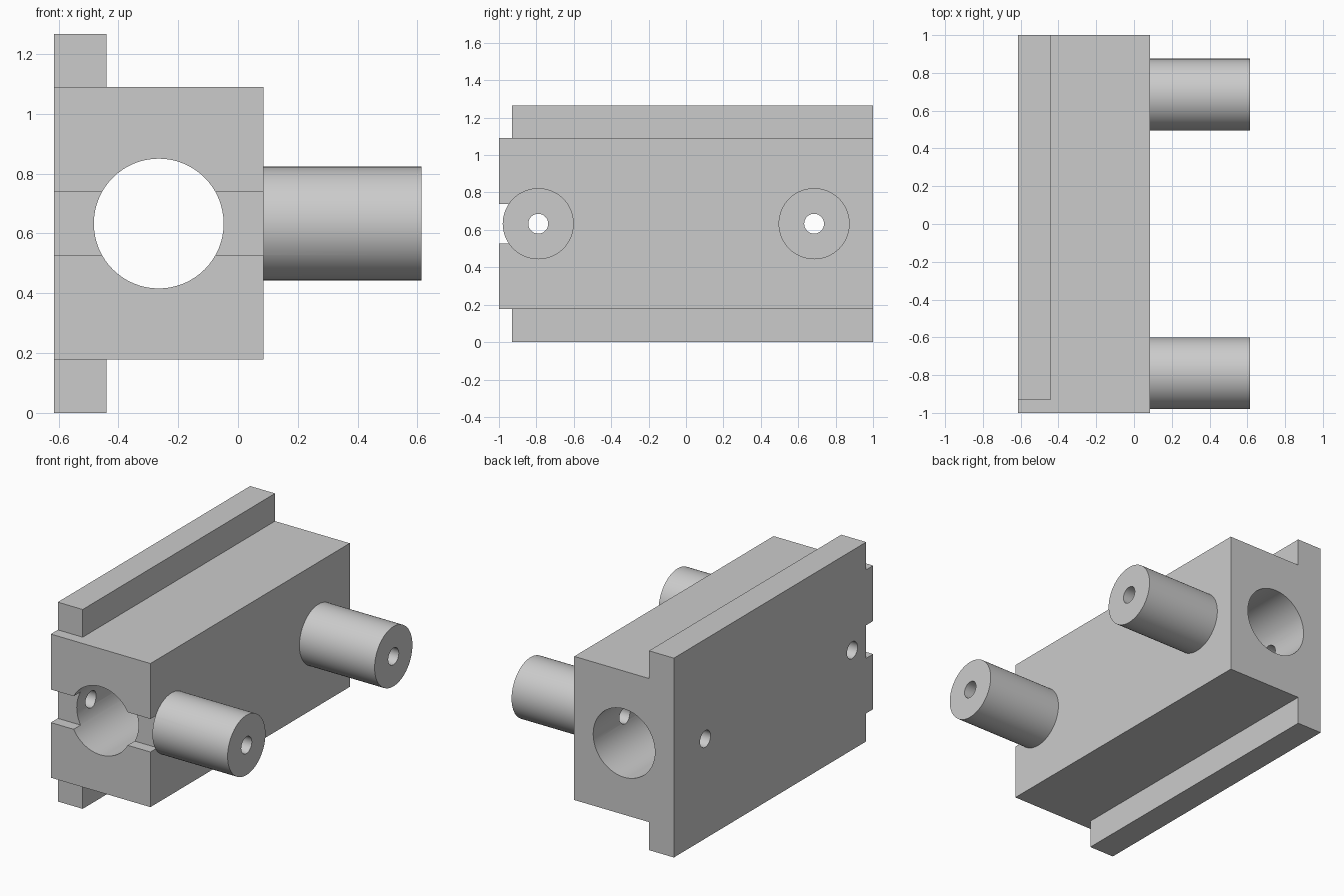
import bpy, bmesh, math

cube = bpy.data.objects.get("Cube")
if cube:
    bpy.data.objects.remove(cube, do_unlink=True)

# Main dimensions
LEFT, STEP, FACE, TIP = -0.615, -0.44, 0.085, 0.613
LOW, HIGH, TOP = 0.178, 1.09, 1.266
MID = TOP / 2
FRONT, RECESS, BACK = -1.0, -0.93, 1.0
POST_Y = (-0.79, 0.685)

grey = bpy.data.materials.new("plain grey")
grey.use_nodes = True
colour = (0.6, 0.6, 0.6, 1)
grey.diffuse_color = colour
grey.node_tree.nodes["Principled BSDF"].inputs["Base Color"].default_value = colour


def make_object(name, bm):
    bmesh.ops.recalc_face_normals(bm, faces=bm.faces)
    mesh = bpy.data.meshes.new(name)
    bm.to_mesh(mesh)
    bm.free()
    mesh.materials.append(grey)
    obj = bpy.data.objects.new(name, mesh)
    bpy.context.collection.objects.link(obj)
    return obj


def extrude_y(name, profile, y0, y1):
    bm = bmesh.new()
    face = bm.faces.new([bm.verts.new((x, y0, z)) for x, z in profile])
    new = bmesh.ops.extrude_face_region(bm, geom=[face])["geom"]
    verts = [v for v in new if isinstance(v, bmesh.types.BMVert)]
    bmesh.ops.translate(bm, verts=verts, vec=(0, y1 - y0, 0))
    return make_object(name, bm)


def box(name, x0, x1, y0, y1, z0, z1):
    return extrude_y(name, [(x0, z0), (x1, z0), (x1, z1), (x0, z1)], y0, y1)


def cylinder(name, axis, centre, radius, length):
    bm = bmesh.new()
    bmesh.ops.create_cone(bm, cap_ends=True, segments=64, radius1=radius,
                          radius2=radius, depth=length)
    obj = make_object(name, bm)
    obj.location = centre
    if axis == "x":
        obj.rotation_euler.y = math.pi / 2
    else:
        obj.rotation_euler.x = math.pi / 2
    return obj


def combine(target, helper, operation):
    helper.hide_render = True
    bpy.context.view_layer.objects.active = target
    mod = target.modifiers.new(helper.name, "BOOLEAN")
    mod.operation = operation
    mod.solver = "EXACT"
    mod.object = helper
    bpy.ops.object.modifier_apply(modifier=mod.name)
    bpy.data.objects.remove(helper, do_unlink=True)


# Body block with a mounting flange along its right edge
body = extrude_y("flanged_body", [
    (LEFT, 0), (STEP, 0), (STEP, LOW), (FACE, LOW),
    (FACE, HIGH), (STEP, HIGH), (STEP, TOP), (LEFT, TOP)], FRONT, BACK)

# Posts on the left side
for y in POST_Y:
    start = FACE - 0.04
    post = cylinder("post", "x", ((start + TIP) / 2, y, MID), 0.19, TIP - start)
    combine(body, post, "UNION")

# Shortened flange ends and the slot across the front
combine(body, box("upper_end_cut", -0.8, -0.3, -1.2, RECESS, HIGH, 1.5), "DIFFERENCE")
combine(body, box("lower_end_cut", -0.8, -0.3, -1.2, RECESS, -0.2, LOW), "DIFFERENCE")
combine(body, box("slot_cut", -0.8, FACE, -1.2, RECESS, 0.528, 0.738), "DIFFERENCE")

# Long bore and the cross holes through the posts
combine(body, cylinder("bore_cut", "y", (-0.265, 0, MID), 0.217, 3), "DIFFERENCE")
for y in POST_Y:
    combine(body, cylinder("hole_cut", "x", (0, y, MID), 0.053, 2), "DIFFERENCE")

# Smooth round walls, sharp edges elsewhere
bpy.ops.object.select_all(action="DESELECT")
body.select_set(True)
bpy.context.view_layer.objects.active = body
bpy.ops.object.shade_smooth_by_angle(angle=math.radians(30))
